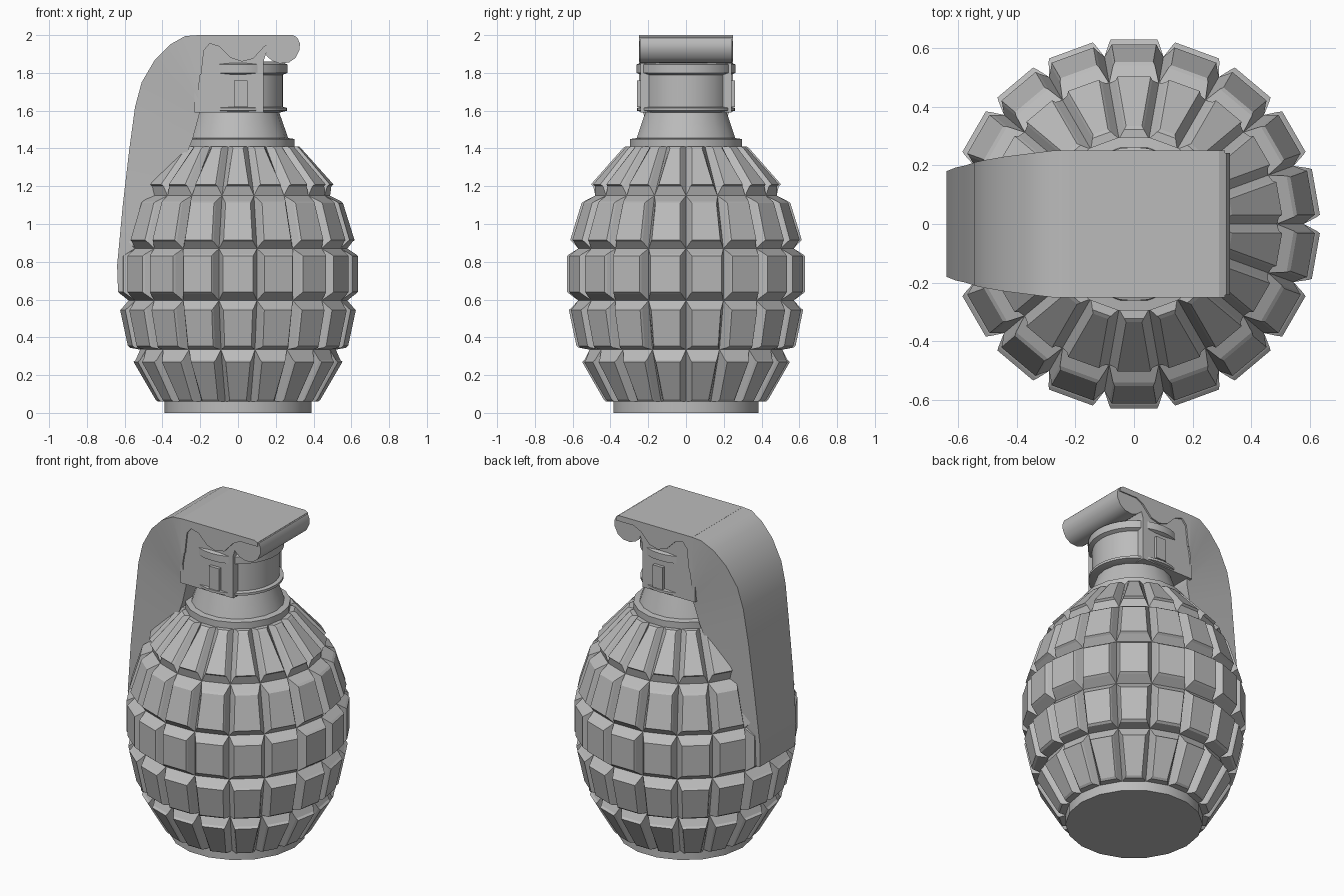
import bpy, bmesh, math
from mathutils import Matrix, Vector

if "Cube" in bpy.data.objects:
    bpy.data.objects.remove(bpy.data.objects["Cube"], do_unlink=True)

SIDES = 18
STEP = math.tau / SIDES
TAN = math.tan(STEP / 2)

metal = bpy.data.materials.new("grey_metal")
metal.use_nodes = True
grey = (0.5, 0.5, 0.5, 1)
metal.diffuse_color = grey
metal.node_tree.nodes["Principled BSDF"].inputs["Base Color"].default_value = grey


def finish(bm, name, smooth=None):
    bmesh.ops.recalc_face_normals(bm, faces=bm.faces)
    mesh = bpy.data.meshes.new(name)
    bm.to_mesh(mesh)
    bm.free()
    mesh.materials.append(metal)
    obj = bpy.data.objects.new(name, mesh)
    bpy.context.collection.objects.link(obj)
    if smooth:
        bpy.ops.object.select_all(action='DESELECT')
        obj.select_set(True)
        bpy.context.view_layer.objects.active = obj
        bpy.ops.object.shade_smooth_by_angle(angle=math.radians(smooth))
    return obj


def lathe(name, profile, sides=SIDES, smooth=None):
    """Closed solid of revolution from (radius, z) points."""
    bm = bmesh.new()
    rings = [[bm.verts.new((r * math.cos(a), r * math.sin(a), z))
              for a in (math.tau * i / sides for i in range(sides))]
             for r, z in profile]
    for low, high in zip(rings, rings[1:]):
        for i in range(sides):
            j = (i + 1) % sides
            bm.faces.new((low[i], low[j], high[j], high[i]))
    bm.faces.new(rings[0][::-1])
    bm.faces.new(rings[-1])
    return finish(bm, name, smooth)


def plate(name, points, y0, y1, smooth=None):
    """Side profile of (x, z) points extruded from y0 to y1."""
    bm = bmesh.new()
    face = bm.faces.new([bm.verts.new((x, y0, z)) for x, z in points])
    ext = bmesh.ops.extrude_face_region(bm, geom=[face])
    bmesh.ops.translate(bm, vec=(0, y1 - y0, 0),
                        verts=[v for v in ext["geom"] if isinstance(v, bmesh.types.BMVert)])
    return finish(bm, name, smooth)


# Segmented body: five rows of raised blocks with V grooves between them
valleys = [(0.38, 0.06), (0.51, 0.335), (0.57, 0.595), (0.57, 0.87), (0.48, 1.15), (0.29, 1.41)]
faces = [((0.435, 0.06), (0.55, 0.28)), ((0.58, 0.345), (0.62, 0.555)),
         ((0.63, 0.63), (0.63, 0.84)), ((0.613, 0.905), (0.553, 1.12)),
         ((0.503, 1.2), (0.335, 1.41))]


def add_block(bm, base, outer, turn):
    def loop(pair, gap):
        (r0, z0), (r1, z1) = pair
        a, b = r0 * TAN - gap, r1 * TAN - gap
        corners = ((r0, -a, z0), (r0, a, z0), (r1, b, z1), (r1, -b, z1))
        return [bm.verts.new(turn @ Vector(c)) for c in corners]

    (r0, z0), (r1, z1) = outer
    shoulder = ((r0 - 0.012, z0), (r1 - 0.012, z1))
    face = ((r0, z0 + 0.01), (r1, z1 - 0.01))
    loops = [loop(base, 0), loop(shoulder, 0.024), loop(face, 0.032)]
    for inner, over in zip(loops, loops[1:]):
        for i in range(4):
            j = (i + 1) % 4
            bm.faces.new((inner[i], inner[j], over[j], over[i]))
    bm.faces.new(loops[-1])


bm = bmesh.new()
for low, high, outer in zip(valleys, valleys[1:], faces):
    for k in range(SIDES):
        add_block(bm, (low, high), outer, Matrix.Rotation((k + 0.5) * STEP, 3, 'Z'))
bmesh.ops.remove_doubles(bm, verts=bm.verts, dist=0.0005)
finish(bm, "segmented_body")

# Base, neck and fuse
lathe("base_disc", [(0.39, 0), (0.39, 0.07)], smooth=30)
lathe("neck", [(0.3, 1.38), (0.3, 1.45), (0.265, 1.455), (0.25, 1.5), (0.215, 1.6)], smooth=30)
lathe("fuse_cylinder", [(0.22, 1.59), (0.26, 1.6), (0.26, 1.615), (0.238, 1.62), (0.238, 1.79),
                        (0.262, 1.8), (0.262, 1.845), (0.22, 1.86)], sides=36, smooth=30)

# Bracket around the fuse, with a pin tab on each side
plate("fuse_bracket", [(-0.23, 1.59), (0.135, 1.59), (0.135, 1.86), (0.17, 1.97), (-0.23, 1.97)],
      -0.24, 0.24)
for side, label in ((-1, "right"), (1, "left")):
    plate("pin_tab_" + label, [(-0.02, 1.62), (0.05, 1.62), (0.05, 1.76), (-0.02, 1.76)],
          side * 0.2, side * 0.26)

# Top strap with wavy side skirts and a rolled front end
wave = [(-0.22, 1.78), (-0.195, 1.79), (-0.18, 1.92), (-0.15, 1.955), (-0.1, 1.94), (-0.04, 1.88),
        (0.02, 1.86), (0.08, 1.875), (0.14, 1.94), (0.19, 1.965), (0.31, 1.965)]
plate("top_strap", wave + [(0.31, 1.99), (0.29, 2.0), (-0.22, 2.0)], -0.25, 0.25)
plate("rolled_end", [(0.15, 1.89), (0.18, 1.865), (0.22, 1.85), (0.27, 1.855), (0.305, 1.88),
                     (0.325, 1.92), (0.328, 1.955), (0.315, 1.985), (0.29, 2.0), (0.15, 2.0)],
      -0.243, 0.243, smooth=35)

# Safety lever: outer point, inner point and half width at each station
stations = [
    (-0.21, 2.0, -0.2, 1.78, 0.25), (-0.28, 1.995, -0.21, 1.72, 0.25),
    (-0.36, 1.95, -0.21, 1.66, 0.24), (-0.44, 1.87, -0.2, 1.6, 0.23),
    (-0.51, 1.75, -0.21, 1.56, 0.218), (-0.545, 1.62, -0.24, 1.45, 0.21),
    (-0.575, 1.4, -0.3, 1.3, 0.2), (-0.61, 1.1, -0.45, 1.05, 0.192),
    (-0.64, 0.78, -0.57, 0.78, 0.18), (-0.635, 0.64, -0.57, 0.64, 0.175)]
bm = bmesh.new()
loops = [[bm.verts.new(c) for c in ((ox, -w, oz), (ox, w, oz), (ix, w, iz), (ix, -w, iz))]
         for ox, oz, ix, iz, w in stations]
for a, b in zip(loops, loops[1:]):
    for i in range(4):
        j = (i + 1) % 4
        bm.faces.new((a[i], a[j], b[j], b[i]))
bm.faces.new(loops[0])
bm.faces.new(loops[-1])
finish(bm, "safety_lever", smooth=35)
